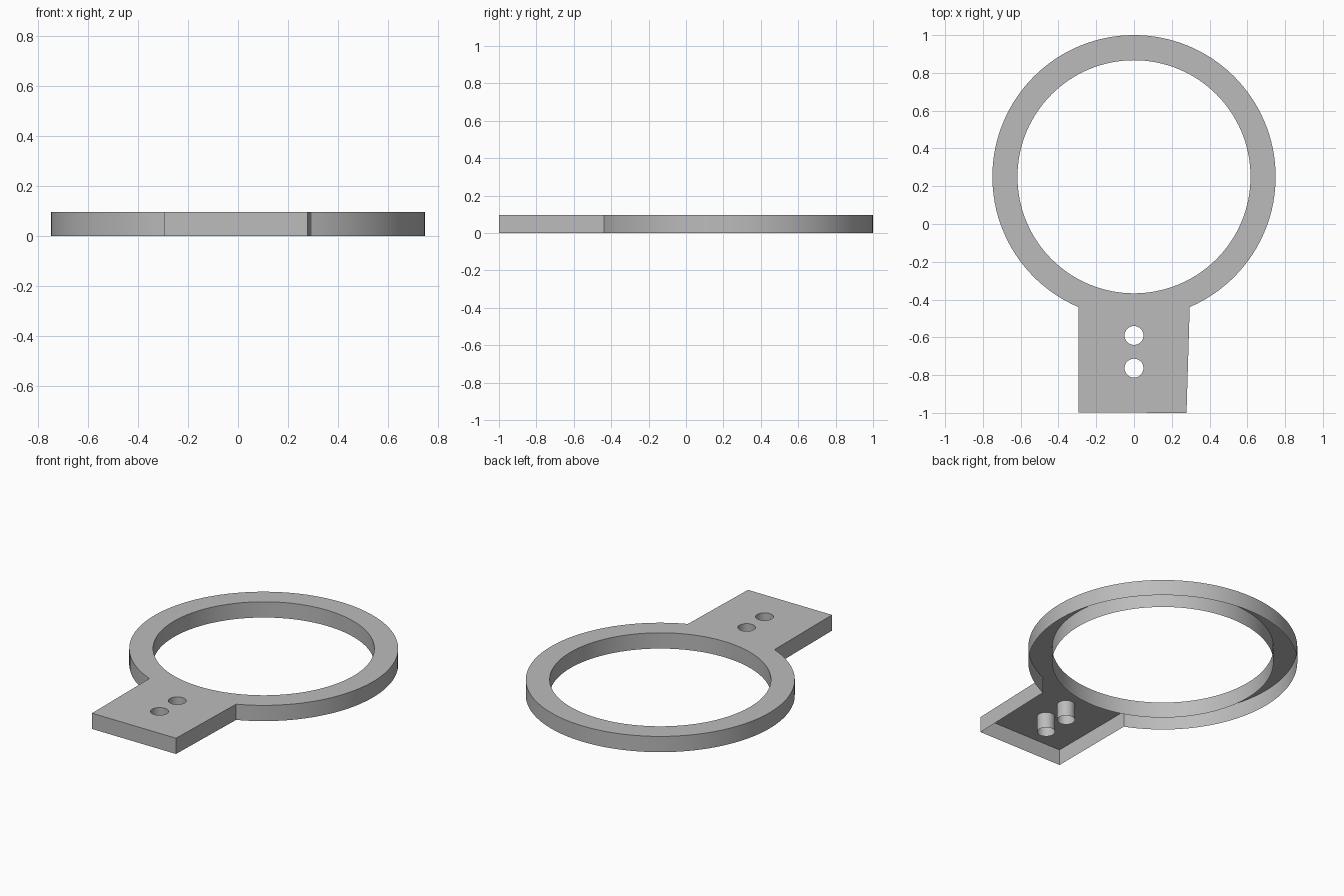
import bpy
import bmesh
from math import sin, cos, pi, asin

cube = bpy.data.objects.get("Cube")
if cube:
    bpy.data.objects.remove(cube)

HEIGHT = 0.097
RING_Y, OUTER, INNER = 0.25, 0.75, 0.617
TAB_HALF = 0.295

grey = bpy.data.materials.new("plain grey")
grey.use_nodes = True
colour = (0.5, 0.5, 0.5, 1)
grey.diffuse_color = colour
grey.node_tree.nodes["Principled BSDF"].inputs["Base Color"].default_value = colour


def arc(y, radius, start, sweep, count):
    """Points on an arc centred on x = 0."""
    return [(radius * cos(start + sweep * i / count),
             y + radius * sin(start + sweep * i / count)) for i in range(count + 1)]


def circle(y, radius, count):
    return arc(y, radius, 0, 2 * pi, count)[:-1]


# Outer outline: the ring arc, then the slightly tapered tab
gap = asin(TAB_HALF / OUTER)
outline = arc(RING_Y, OUTER, -pi / 2 + gap, 2 * pi - 2 * gap, 112)
outline += [(-TAB_HALF, -0.998), (0.278, -1)]

# Ring opening and two screw holes
loops = [outline, circle(RING_Y, INNER, 128),
         circle(-0.59, 0.05, 40), circle(-0.763, 0.05, 40)]

bm = bmesh.new()
for points in loops:
    verts = [bm.verts.new((x, y, HEIGHT)) for x, y in points]
    for a, b in zip(verts, verts[1:] + verts[:1]):
        bm.edges.new((a, b))

# Top plate
rims = list(bm.edges)
bmesh.ops.triangle_fill(bm, edges=rims, use_beauty=True, normal=(0, 0, 1))
top = list(bm.faces)

# Walls hanging from every rim, open underneath
walls = bmesh.ops.extrude_edge_only(bm, edges=rims)["geom"]
for v in walls:
    if isinstance(v, bmesh.types.BMVert):
        v.co.z = 0
bmesh.ops.recalc_face_normals(bm, faces=list(bm.faces))
if top[0].normal.z < 0:
    bmesh.ops.reverse_faces(bm, faces=list(bm.faces))

mesh = bpy.data.meshes.new("ring_bracket")
bm.to_mesh(mesh)
bm.free()
mesh.materials.append(grey)
bracket = bpy.data.objects.new("ring_bracket", mesh)
bpy.context.collection.objects.link(bracket)

bpy.ops.object.select_all(action="DESELECT")
bracket.select_set(True)
bpy.context.view_layer.objects.active = bracket
bpy.ops.object.shade_smooth_by_angle(angle=pi / 6)
